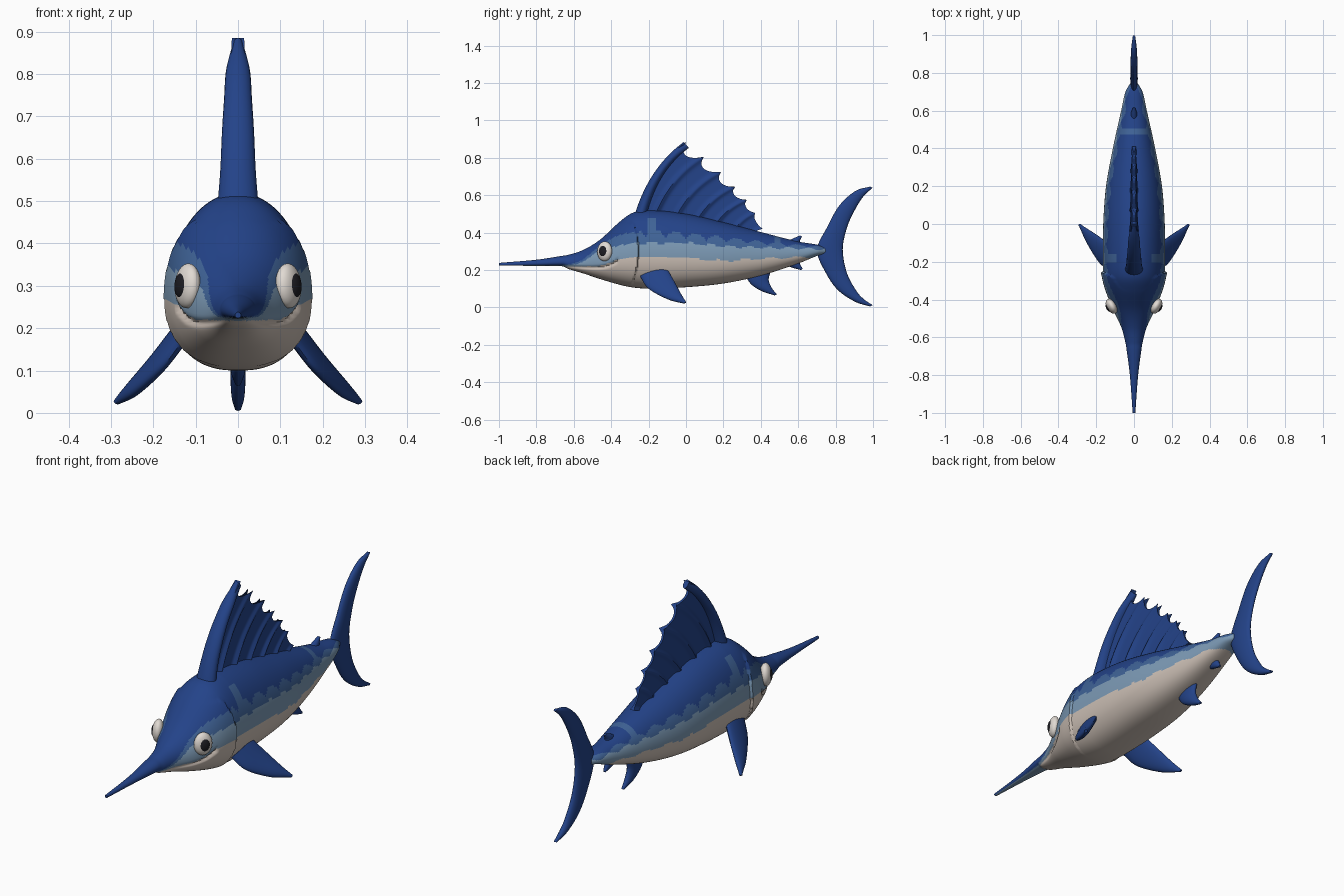
import bpy, bmesh, math
from mathutils import Vector, Matrix

cube = bpy.data.objects.get("Cube")
if cube:
    bpy.data.objects.remove(cube, do_unlink=True)


def material(name, r, g, b):
    m = bpy.data.materials.new(name)
    m.use_nodes = True
    m.diffuse_color = (r, g, b, 1)
    bsdf = m.node_tree.nodes["Principled BSDF"]
    bsdf.inputs["Base Color"].default_value = (r, g, b, 1)
    bsdf.inputs["Roughness"].default_value = 0.6
    return m


DARK = material("deep blue", .017, .056, .25)
MID = material("mid blue", .05, .125, .31)
LIGHT = material("pale blue", .2, .32, .46)
BELLY = material("cream", .6, .52, .46)
WHITE = material("eye white", .75, .70, .65)
PUPIL = material("pupil black", .012, .012, .016)


def sample(keys, u):
    """Smooth interpolation through (u, values...) keys."""
    u = min(max(u, keys[0][0]), keys[-1][0])
    i = max(k for k in range(len(keys) - 1) if keys[k][0] <= u)
    a, b = keys[i], keys[i + 1]
    p, n = keys[max(i - 1, 0)], keys[min(i + 2, len(keys) - 1)]
    h = b[0] - a[0]
    t = (u - a[0]) / h
    out = []
    for k in range(1, len(a)):
        s = (b[k] - a[k]) / h
        m0 = (b[k] - p[k]) / (b[0] - p[0])
        m1 = (n[k] - a[k]) / (n[0] - a[0])
        # limit the slopes so that steps do not overshoot
        m0 = math.copysign(min(abs(m0), 3 * abs(s)), s)
        m1 = math.copysign(min(abs(m1), 3 * abs(s)), s)
        out.append(a[k] + h * (t * m0 + t * t * (3 * s - 2 * m0 - m1)
                               + t ** 3 * (m0 + m1 - 2 * s)))
    return out


def along(points, u):
    """Smooth position on a path, u from 0 to 1."""
    keys = [(i, *p) for i, p in enumerate(points)]
    return sample(keys, u * (len(points) - 1))


def skin(name, rings, mats, rule=None, sharp=40):
    """Join equal rings of points into a closed skin."""
    n = len(rings[0])
    faces = [(r * n + i, r * n + (i + 1) % n, (r + 1) * n + (i + 1) % n, (r + 1) * n + i)
             for r in range(len(rings) - 1) for i in range(n)]
    faces += [tuple(range(n)), tuple(range((len(rings) - 1) * n, len(rings) * n))]
    mesh = bpy.data.meshes.new(name)
    mesh.from_pydata([tuple(p) for ring in rings for p in ring], [], faces)
    bm = bmesh.new()
    bm.from_mesh(mesh)
    bmesh.ops.recalc_face_normals(bm, faces=bm.faces)
    bm.to_mesh(mesh)
    bm.free()
    for m in mats:
        mesh.materials.append(m)
    if rule:
        for f in mesh.polygons:
            f.material_index = rule(f.center)
    mesh.shade_smooth()
    mesh.set_sharp_from_angle(angle=math.radians(sharp))
    ob = bpy.data.objects.new(name, mesh)
    bpy.context.collection.objects.link(ob)
    return ob


def fin(name, lead, trail, thick, steps=28, sides=20):
    """Rounded blade between a leading and a trailing edge."""
    rings = []
    for s in range(steps + 1):
        u = s / steps
        a, b = Vector(along(lead, u)), Vector(along(trail, u))
        e = 0.02
        span = (Vector(along(lead, min(u + e, 1))) + Vector(along(trail, min(u + e, 1)))
                - Vector(along(lead, max(u - e, 0))) - Vector(along(trail, max(u - e, 0))))
        normal = (b - a).cross(span).normalized()
        half = along([(t,) for t in thick], u)[0]
        rings.append([(a + b) / 2 + (b - a) / 2 * math.cos(w) + normal * half * math.sin(w)
                      for w in (2 * math.pi * k / sides for k in range(sides))])
    return skin(name, rings, [DARK], sharp=60)


def flat(points, x=0):
    return [(x, y, z) for y, z in points]


# Body: y, underside z, top z, half width
BODY = [(-1, .224, .238, .007), (-.8, .222, .255, .022), (-.66, .22, .276, .04),
        (-.63, .206, .281, .045), (-.55, .182, .307, .066), (-.46, .152, .362, .108),
        (-.35, .12, .462, .15), (-.28, .106, .508, .163), (-.19, .1, .52, .165),
        (0, .108, .5, .163), (.2, .128, .455, .148), (.4, .17, .403, .112),
        (.6, .235, .352, .068), (.7, .275, .336, .045), (.745, .288, .322, .02)]
MOUTH = [(-.66, .22), (-.5, .213), (-.42, .222), (-.365, .25)]


def body_ring(y, sides=112):
    low, top, half = sample(BODY, y)
    mid = low + .42 * (top - low)
    ring = []
    for k in range(sides):
        w = 2 * math.pi * (k + .5) / sides
        c, s = math.cos(w), math.sin(w)
        if s > 0:
            x, z = half * c, mid + (top - mid) * s
        else:
            x = half * math.copysign(abs(c) ** .8, c)
            z = mid - (mid - low) * abs(s) ** .9
        # gill cover stands proud of the flank
        gill = -.255 - 1.1 * (z - .3) ** 2
        if y < gill and z < .45:
            x *= 1 + .07 * math.exp((y - gill) / .06)
        # mouth crease
        if -.66 < y < -.365:
            x *= 1 - .09 * math.exp(-((z - sample(MOUTH, y)[0]) / .008) ** 2)
        ring.append((x, y, z))
    return ring


# Colour borders: y, deep/mid, mid/pale, pale/cream
BANDS = [(-1, .226, .226, .2), (-.66, .228, .225, .217), (-.56, .252, .24, .219),
         (-.46, .33, .305, .222), (-.36, .385, .33, .255), (-.26, .4, .345, .27),
         (0, .385, .343, .265), (.2, .365, .328, .25), (.4, .345, .32, .26),
         (.6, .33, .316, .268), (.75, .32, .31, .27)]


def body_colour(c):
    deep, mid, pale = sample(BANDS, c.y)
    if c.y > -.25:
        fade = max(.3, 1 - c.y)
        deep += fade * (.035 * abs(math.sin(c.y * 29)) - .018)
        mid += .006 * math.sin(c.y * 60)
        pale += .005 * math.sin(c.y * 45)
    if abs(c.y + .18) < .022:
        deep = .475
    if abs(c.y - .49) < .014:
        deep = .5
    return 0 if c.z > deep else 1 if c.z > mid else 2 if c.z > pale else 3


RINGS = 270
skin("body", [body_ring(-1 + 1.745 * i / RINGS) for i in range(RINGS + 1)],
     [DARK, MID, LIGHT, BELLY], body_colour)

# Sail: one ray per entry, as index, base y, base z, tip y, tip z
RAYS = [(0, -.27, .47, .0, .885), (1, -.17, .48, .095, .805), (2, -.06, .47, .188, .725),
        (3, .05, .45, .262, .645), (4, .15, .43, .325, .575), (5, .25, .40, .37, .505),
        (6, .34, .38, .41, .42)]
LAST, PER = 6, 14


def sail_point(u, v):
    by, bz, ty, tz = sample(RAYS, u)
    size = math.hypot(ty - by, tz - bz)
    cy, cz = (by + ty) / 2 - .12 * size, (bz + tz) / 2 + .13 * size
    v *= 1 - .13 * math.sin(math.pi * (u % 1)) ** .7 if u % 1 else 1
    a, b, c = (1 - v) ** 2, 2 * v * (1 - v), v * v
    return a * by + b * cy + c * ty, a * bz + b * cz + c * tz


def sail_ring(v):
    left, right = [], []
    for k in range(LAST * PER + 1):
        u = k / PER
        near = abs(u - round(u))
        half = (.011 + .018 * math.exp(-(near / .13) ** 2)) * (1 - .5 * v) * (1 - .05 * u)
        y, z = sail_point(u, v)
        left.append((half, y, z))
        right.append((-half, y, z))
    return left + right[::-1]


skin("sail", [sail_ring(i / 30) for i in range(31)], [DARK], sharp=50)
edge = [sail_point(0, i / 8) for i in range(9)]
fin("sail_front_spine", flat([(y - .012, z) for y, z in edge]),
    flat([(y + .055 - .005 * i, z - .004 * i) for i, (y, z) in enumerate(edge)]),
    [.05, .042, .038, .033, .028, .012])

# Tail crescent, from upper tip to lower tip
fin("tail_fin",
    flat([(.985, .646), (.905, .622), (.82, .545), (.755, .43), (.70, .305),
          (.75, .18), (.815, .09), (.905, .03), (.985, .005)]),
    flat([(.998, .64), (.95, .595), (.905, .525), (.862, .43), (.838, .31),
          (.86, .185), (.91, .09), (.95, .045), (.998, .012)]),
    [.007, .015, .018, .019, .02, .019, .018, .015, .007], steps=60)

# Lower and small rear fins
fin("anal_fin", flat([(.31, .18), (.35, .122), (.41, .085), (.475, .064)]),
    flat([(.455, .20), (.442, .15), (.458, .105), (.486, .07)]), [.02, .019, .016, .006])
fin("rear_top_fin", flat([(.52, .34), (.565, .365), (.61, .385)]),
    flat([(.625, .335), (.608, .352), (.62, .378)]), [.018, .015, .006])
fin("rear_bottom_fin", flat([(.52, .23), (.57, .212), (.615, .2)]),
    flat([(.625, .265), (.608, .24), (.623, .207)]), [.018, .015, .006])


def ball(name, centre, normal, radii, mat):
    """Squashed ball whose short axis follows the normal."""
    bm = bmesh.new()
    turn = normal.to_track_quat('Z', 'Y').to_matrix().to_4x4()
    bmesh.ops.create_uvsphere(bm, u_segments=32, v_segments=20, radius=1,
                              matrix=Matrix.Translation(centre) @ turn @ Matrix.Diagonal((*radii, 1)))
    mesh = bpy.data.meshes.new(name)
    bm.to_mesh(mesh)
    bm.free()
    mesh.materials.append(mat)
    mesh.shade_smooth()
    bpy.context.collection.objects.link(bpy.data.objects.new(name, mesh))


# Paired parts
for side, s in (("left", 1), ("right", -1)):
    fin(side + "_side_fin",
        [(s * .135, -.245, .165), (s * .185, -.2, .1), (s * .245, -.1, .045), (s * .284, -.01, .02)],
        [(s * .14, -.1, .205), (s * .195, -.06, .135), (s * .25, -.025, .07), (s * .29, .0, .03)],
        [.02, .019, .016, .007])
    out = Vector((s * .87, -.48, .06)).normalized()
    eye = Vector((s * .119, -.435, .3))
    ball(side + "_eye", eye, out, (.043, .053, .026), WHITE)
    ball(side + "_pupil", eye + out * .016, out, (.025, .031, .014), PUPIL)
